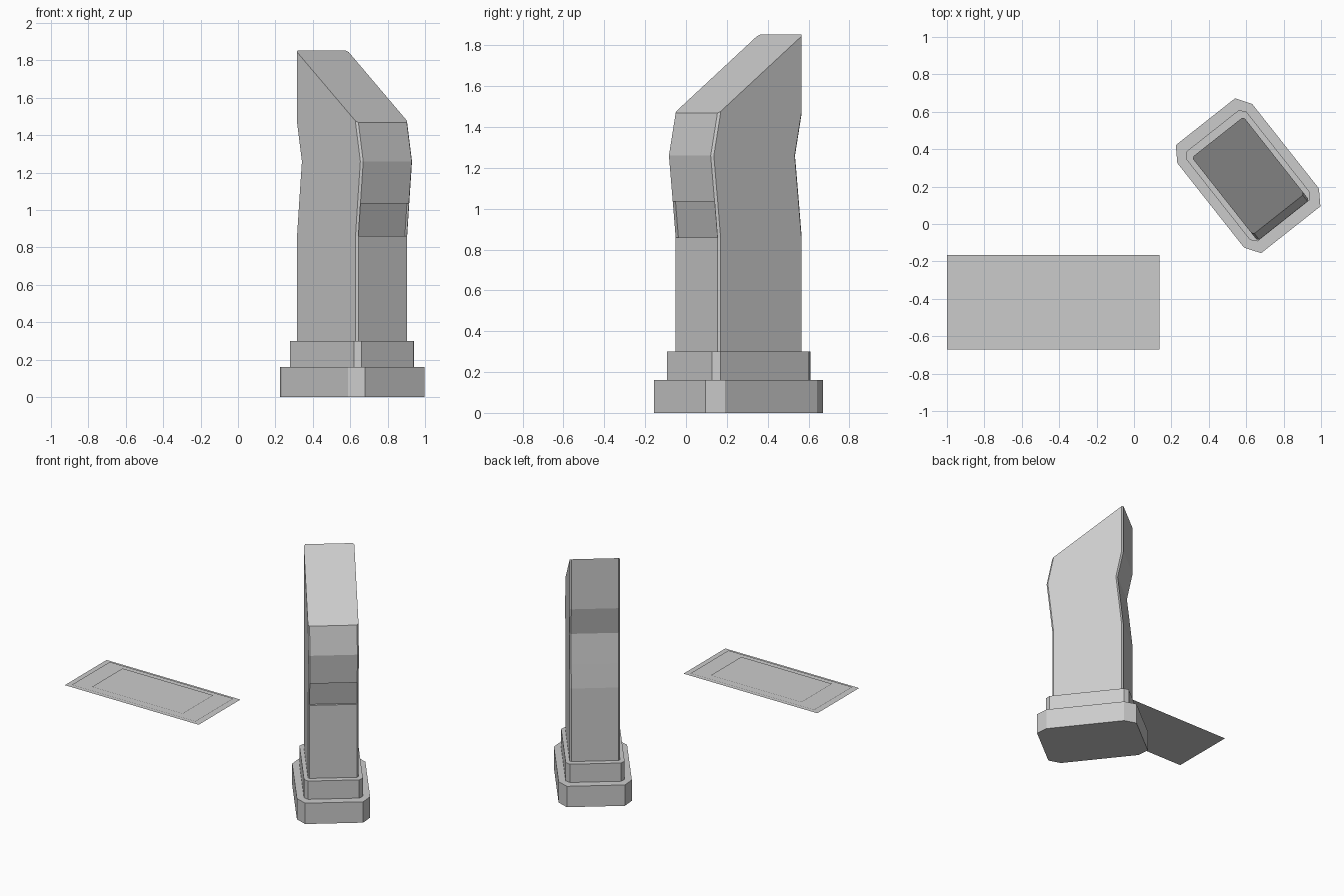
import bpy, bmesh, math
from mathutils import Matrix, Vector

if "Cube" in bpy.data.objects:
    bpy.data.objects.remove(bpy.data.objects["Cube"])


def material(name, value):
    m = bpy.data.materials.new(name)
    m.diffuse_color = (value, value, value, 1)
    m.use_nodes = True
    m.node_tree.nodes["Principled BSDF"].inputs["Base Color"].default_value = m.diffuse_color
    return m


stone = material("light grey", 0.6)
dark = material("recess grey", 0.5)

# Placement of the turned pillar: local x points towards its front face
PLACE = Matrix.Translation((0.61, 0.258, 0)) @ Matrix.Rotation(math.atan2(-0.785, 0.62), 4, 'Z')


def finish(name, bm, mats):
    me = bpy.data.meshes.new(name)
    bm.to_mesh(me)
    bm.free()
    ob = bpy.data.objects.new(name, me)
    bpy.context.collection.objects.link(ob)
    for m in mats:
        me.materials.append(m)
    return ob


def octagon(a, b, ca, cb):
    """Rectangle of half sizes a, b with chamfered corners, counter-clockwise."""
    return [(a, -b + cb), (a, b - cb), (a - ca, b), (-a + ca, b),
            (-a, b - cb), (-a, -b + cb), (-a + ca, -b), (a - ca, -b)]


def loft(rings):
    """Closed solid through rings of equal point count."""
    bm = bmesh.new()
    loops = [[bm.verts.new(p) for p in ring] for ring in rings]
    n = len(loops[0])
    for lo, hi in zip(loops, loops[1:]):
        for i in range(n):
            j = (i + 1) % n
            bm.faces.new((lo[i], lo[j], hi[j], hi[i]))
    bm.faces.new(loops[0][::-1])
    bm.faces.new(loops[-1])
    return bm


# Stepped base
for name, size, z0, z1 in (("base_lower", (0.368, 0.255, 0.08, 0.053), 0, 0.16),
                           ("base_upper", (0.306, 0.205, 0.03, 0.027), 0.16, 0.30)):
    sec = octagon(*size)
    bm = loft([[(x, y, z) for x, y in sec] for z in (z0, z1)])
    bm.transform(PLACE)
    finish(name, bm, [stone])

# Shaft with a forward kink and a slanted top
HALF = 0.263
sec = octagon(HALF, 0.176, 0.011, 0.011)
rings = [[(x + shift, y, z) for x, y in sec]
         for z, shift in ((0.30, 0), (0.86, 0), (1.035, 0.018), (1.26, 0.042), (1.468, 0))]
rings.append([(x, y, 1.468 + 0.384 * (HALF - x) / (2 * HALF)) for x, y in sec])
bm = loft(rings)
bmesh.ops.remove_doubles(bm, verts=bm.verts, dist=0.0005)
bm.normal_update()

# Recessed panel on the front of the shaft
panel = [f for f in bm.faces
         if f.normal.x > 0.9 and 0.9 < f.calc_center_median().z < 1.0]
panel = bmesh.ops.extrude_discrete_faces(bm, faces=panel)["faces"]
for f in panel:
    f.material_index = 1
    bmesh.ops.translate(bm, verts=f.verts[:], vec=Vector((-0.017, 0, 0)))
bmesh.ops.recalc_face_normals(bm, faces=bm.faces)
bm.transform(PLACE)
finish("shaft", bm, [stone, dark])

# Floating panel made of stacked thin sheets
for i, (hx, hy, z) in enumerate(((0.568, 0.253, 0.813), (0.525, 0.230, 0.818),
                                 (0.385, 0.185, 0.823), (0.270, 0.130, 0.827))):
    bm = bmesh.new()
    bm.faces.new([bm.verts.new((-0.432 + sx * hx, -0.418 + sy * hy, z))
                  for sx, sy in ((-1, -1), (1, -1), (1, 1), (-1, 1))])
    finish("floating_sheet_%d" % (i + 1), bm, [stone])
